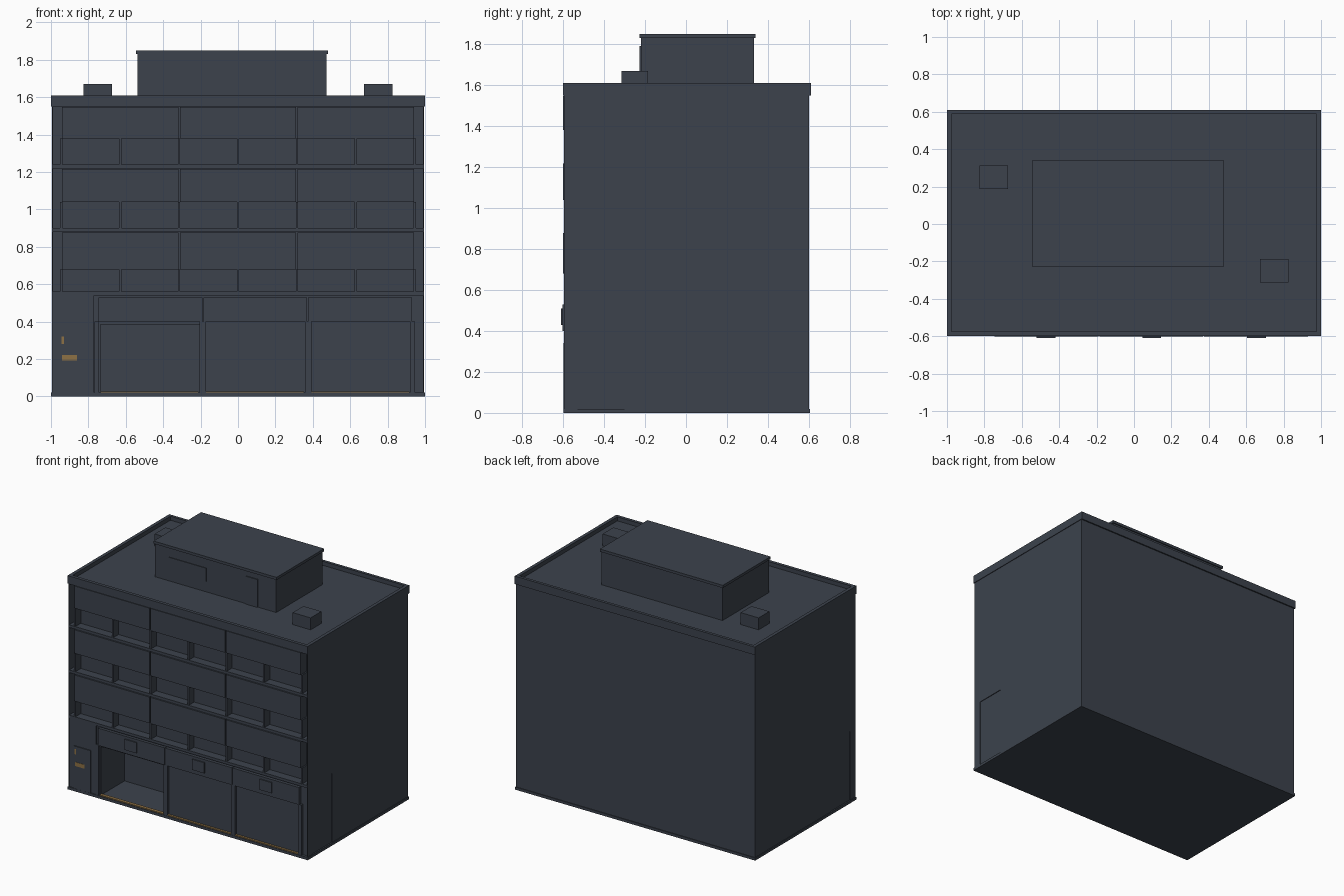
import bpy
import bmesh

cube = bpy.data.objects.get("Cube")
if cube:
    bpy.data.objects.remove(cube, do_unlink=True)


def material(name, colour):
    mat = bpy.data.materials.new(name)
    mat.use_nodes = True
    mat.diffuse_color = (*colour, 1)
    bsdf = next(n for n in mat.node_tree.nodes if n.type == 'BSDF_PRINCIPLED')
    bsdf.inputs["Base Color"].default_value = (*colour, 1)
    return mat


slate = material("slate grey", (0.045, 0.055, 0.073))
gold = material("dull gold", (0.27, 0.165, 0.06))


def part(name, boxes, mat=slate):
    """One object made of boxes, each given as x, y and z ranges."""
    bm = bmesh.new()
    for box in boxes:
        corners = bmesh.ops.create_cube(bm, size=1)["verts"]
        for v in corners:
            for i, (low, high) in enumerate(box):
                v.co[i] = low if v.co[i] < 0 else high
    mesh = bpy.data.meshes.new(name)
    bm.to_mesh(mesh)
    bm.free()
    mesh.materials.append(mat)
    obj = bpy.data.objects.new(name, mesh)
    bpy.context.collection.objects.link(obj)
    return obj


WALL, FRONT, BACK, RECESS = 0.995, -0.595, 0.6, -0.53
FLOORS = [0.54, 0.88, 1.22, 1.55]      # slab levels
PANEL_LOW = [0.68, 1.04, 1.38]         # underside of each upper panel row
BAY = 0.63
EDGE = 0.945

# Plinth and solid core
part("plinth", [((-1, 1), (-0.598, 0.605), (0, 0.02))])
part("upper_floors", [((-WALL, WALL), (RECESS, BACK), (a, b))
                      for a, b in zip(FLOORS, FLOORS[1:])])
part("ground_floor", [((-WALL, WALL), (-0.3, BACK), (0.02, 0.54))])

# Thin side walls reaching the street face
part("side_wall_ends", [((s * WALL - 0.005, s * WALL + 0.0), (FRONT, RECESS), (0.02, 1.55))
                        if s > 0 else
                        ((-WALL, -WALL + 0.005), (FRONT, RECESS), (0.02, 1.55))
                        for s in (-1, 1)])

# Upper facade: slabs, panels and fins between the window recesses
panels, slabs, fins = [], [], []
for floor, low, top in zip(FLOORS, PANEL_LOW, FLOORS[1:]):
    slabs.append(((-WALL, WALL), (FRONT, RECESS), (floor, floor + 0.02)))
    for i in range(3):
        x = -EDGE + i * BAY
        panels.append(((x + 0.004, x + BAY - 0.004), (-0.6, RECESS), (low, top - 0.003)))
    for i in range(7):
        x = -EDGE + i * BAY / 2
        fins.append(((x - 0.006, x + 0.006), (-0.592, RECESS), (floor + 0.02, low)))
part("facade_panels", panels)
part("floor_slabs", slabs)
part("window_fins", fins)

# Ground floor street front with one deep entrance bay
part("shop_front", [
    ((-0.99, -0.77), (-0.59, -0.3), (0.02, 0.54)),
    ((-0.77, -0.735), (-0.58, -0.3), (0.02, 0.54)),
    ((-0.205, 0.99), (-0.578, -0.3), (0.02, 0.54)),
    ((-0.735, -0.205), (-0.58, -0.3), (0.385, 0.54)),
])
part("shop_pillars", [((x - w, x + w), (-0.596, -0.57), (0.02, 0.4))
                      for x, w in ((-0.755, 0.012), (-0.188, 0.017),
                                   (0.375, 0.017), (0.932, 0.013))])
part("sign_boards", [((-0.745 + i * 0.56, -0.19 + i * 0.56), (-0.602, -0.57), (0.4, 0.53))
                     for i in range(3)])
part("sign_plates", [((x - 0.05, x + 0.05), (-0.61, -0.6), (0.43, 0.51))
                     for x in (-0.47, 0.095, 0.655)])
part("side_door", [((-0.95, -0.81), (-0.597, -0.585), (0.02, 0.34))])

# Gold trim
part("shop_sills", [((-0.735 + i * 0.563, -0.21 + i * 0.563), (-0.594, -0.57), (0.02, 0.027))
                    for i in range(3)], gold)
part("door_plates", [((-0.94, -0.86), (-0.599, -0.596), (0.192, 0.222)),
                     ((-0.944, -0.93), (-0.599, -0.596), (0.28, 0.32))], gold)

# Roof deck and parapet
part("roof_deck", [((-0.98, 0.98), (-0.58, 0.595), (1.55, 1.58))])
part("parapet", [
    ((-1, 1), (-0.6, -0.575), (1.55, 1.61)),
    ((-1, 1), (0.588, 0.61), (1.55, 1.61)),
    ((-1, -0.975), (-0.575, 0.588), (1.55, 1.61)),
    ((0.975, 1), (-0.575, 0.588), (1.55, 1.61)),
])

# Rooftop structures
part("penthouse", [((-0.537, 0.472), (-0.22, 0.332), (1.57, 1.83))])
part("penthouse_cap", [((-0.545, 0.48), (-0.228, 0.34), (1.83, 1.85))])
part("penthouse_door", [((0.22, 0.32), (-0.227, -0.215), (1.58, 1.79))])
part("penthouse_window", [((-0.42, -0.11), (-0.225, -0.215), (1.66, 1.76))])
part("roof_units", [((s * 0.75 - 0.075, s * 0.75 + 0.075),
                     (-s * 0.25 - 0.064, -s * 0.25 + 0.064), (1.57, 1.67))
                    for s in (-1, 1)])
